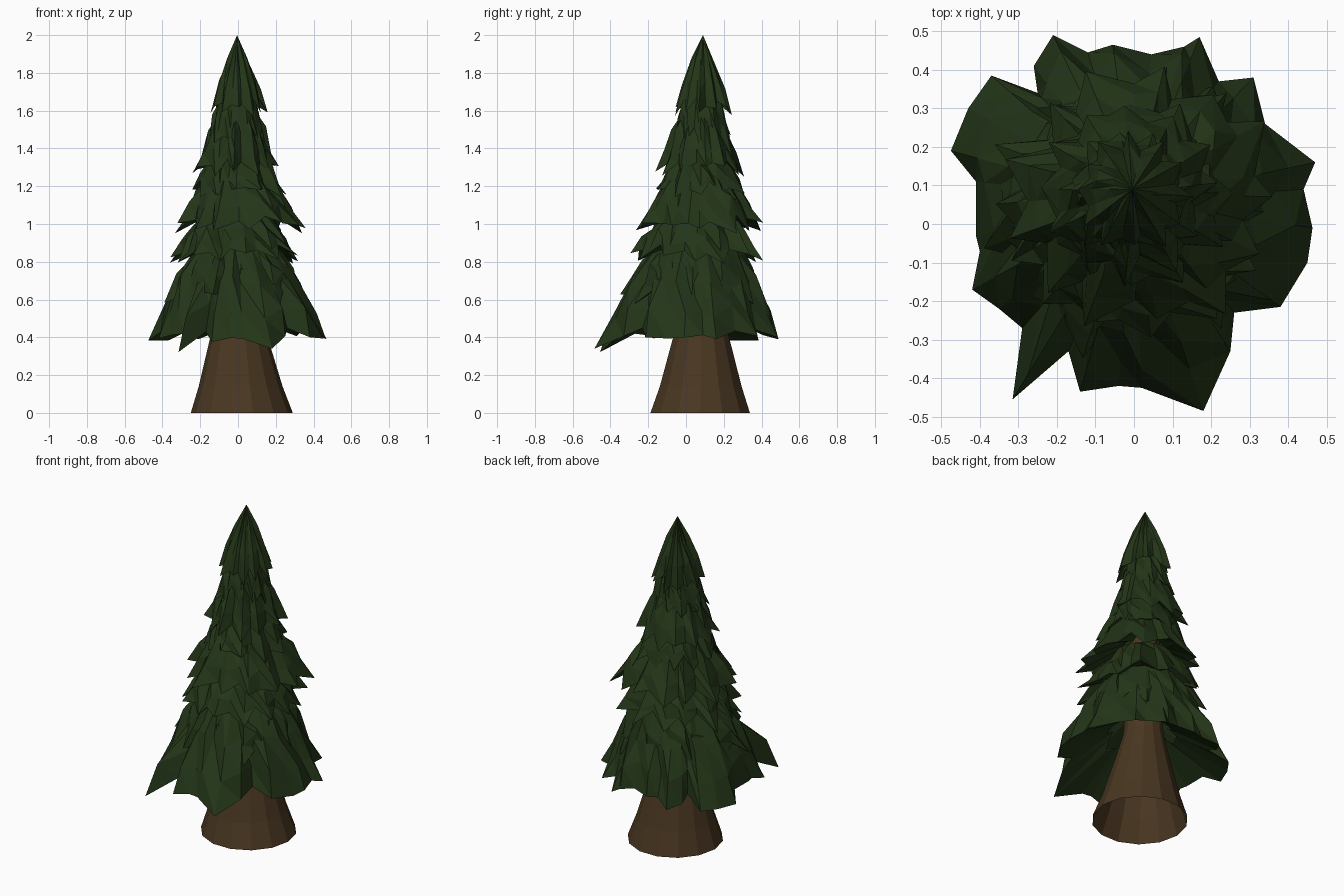
import bpy, bmesh, math, random
from mathutils import Vector

if "Cube" in bpy.data.objects:
    bpy.data.objects.remove(bpy.data.objects["Cube"])

random.seed(7)


def material(name, rgb):
    m = bpy.data.materials.new(name)
    m.diffuse_color = (*rgb, 1)
    m.use_nodes = True
    m.node_tree.nodes["Principled BSDF"].inputs["Base Color"].default_value = m.diffuse_color
    return m


GREEN = material("needles_green", (0.017, 0.036, 0.009))
BROWN = material("bark_brown", (0.066, 0.037, 0.015))


def loft(name, rings, mat, cap=False):
    """Skin a stack of equal-length point rings with flat faces."""
    bm = bmesh.new()
    rows = [[bm.verts.new(p) for p in ring] for ring in rings]
    n = len(rows[0])
    for a, b in zip(rows, rows[1:]):
        for i in range(n):
            j = (i + 1) % n
            bm.faces.new((a[i], b[i], b[j]))
            bm.faces.new((a[i], b[j], a[j]))
    if cap:
        bm.faces.new(rows[0])
    bmesh.ops.remove_doubles(bm, verts=bm.verts, dist=0.0005)
    bmesh.ops.recalc_face_normals(bm, faces=bm.faces)
    me = bpy.data.meshes.new(name)
    bm.to_mesh(me)
    bm.free()
    me.materials.append(mat)
    ob = bpy.data.objects.new(name, me)
    bpy.context.collection.objects.link(ob)
    return ob


def circle(cx, cy, z, r, n):
    return [Vector((cx + r * math.cos(math.tau * i / n), cy + r * math.sin(math.tau * i / n), z))
            for i in range(n)]


def star_rim(cx, cy, z, r, tips):
    """Jagged rim: drooping tips alternating with raised notches."""
    pts, n = [], tips * 2
    for i in range(n):
        a = math.tau * (i + random.uniform(-.3, .3)) / n
        if i % 2:
            rr, zz = r * random.uniform(.74, .88), z + random.uniform(.02, .07)
        else:
            rr, zz = r * random.uniform(.88, 1.1), z + random.uniform(-.03, .03)
        pts.append(Vector((cx + rr * math.cos(a), cy + rr * math.sin(a), zz)))
    return pts


def tier(name, rim, z_top, r_top, bulge=1.04, axis=(0, .08)):
    """Skirt of foliage hanging from a small top ring to a jagged rim, with underside."""
    c = Vector((*axis, z_top))
    rings = [[], [], [], rim, []]
    for k, p in enumerate(rim):
        d = p - c
        flat = Vector((d.x, d.y, 0))
        top = c + flat.normalized() * r_top
        rings[0].append(top)
        for level, t in ((1, .36), (2, .7)):
            q = top.lerp(p, t)
            s = bulge + (.04 if (k + level) % 2 else -.04) + random.uniform(-.03, .03)
            rings[level].append(Vector((c.x + (q.x - c.x) * s, c.y + (q.y - c.y) * s,
                                        q.z + random.uniform(-.025, .025))))
        inner = c + flat * .4
        inner.z = p.z + .35 * (z_top - p.z)
        rings[4].append(inner)
    loft(name, rings, GREEN)


# Trunk: flared, open at the bottom, tapering up inside the foliage
loft("trunk", [circle(.02, .075, 0, .27, 14), circle(.014, .078, .14, .222, 14),
               circle(.005, .08, .4, .152, 14), circle(0, .082, .55, .115, 14),
               circle(0, .085, 1.1, .08, 14),
               circle(0, .09, 1.75, .02, 14)][::-1], BROWN, cap=True)

# Lowest skirt follows its irregular plan outline
outline = [(.47, .16), (.34, .26), (.31, .38), (.22, .37), (.17, .485), (.13, .46), (.045, .44),
           (-.055, .465), (-.12, .445), (-.21, .49), (-.26, .41), (-.25, .34), (-.37, .385),
           (-.43, .3), (-.475, .19), (-.41, .11), (-.41, -.03), (-.4, -.07), (-.42, -.17),
           (-.35, -.22), (-.29, -.27), (-.315, -.455), (-.17, -.33), (-.14, -.435),
           (-.04, -.42), (.02, -.425), (.18, -.485), (.25, -.33), (.26, -.23), (.38, -.215),
           (.45, -.1), (.463, -.01), (.44, .09)]
rim = [Vector((x, y, .395 - .55 * (math.hypot(x, y) - .47) + .06 * y)) for x, y in outline]
tier("skirt_bottom", rim, .88, .22, 1.05, (0, .06))

# Upper skirts: name, rim centre x/y, rim z, rim radius, tips, top z, top radius
for name, cx, cy, z, r, tips, zt, rt in (
        ("skirt_bottom_upper", -.01, .05, .6, .38, 13, .88, .22),
        ("skirt_low", -.02, .05, .82, .355, 14, 1.06, .17),
        ("skirt_middle", .02, .07, .98, .345, 13, 1.32, .12),
        ("skirt_middle_upper", 0, .08, 1.16, .25, 12, 1.38, .12),
        ("skirt_high", -.02, .09, 1.28, .235, 12, 1.6, .09),
        ("skirt_high_upper", -.01, .08, 1.45, .165, 11, 1.7, .08)):
    tier(name, star_rim(cx, cy, z, r, tips), zt, rt)

# Pointed crown
tier("crown", star_rim(-.005, .08, 1.6, .15, 12), 2.0, 0, 1.14, (-.005, .09))
